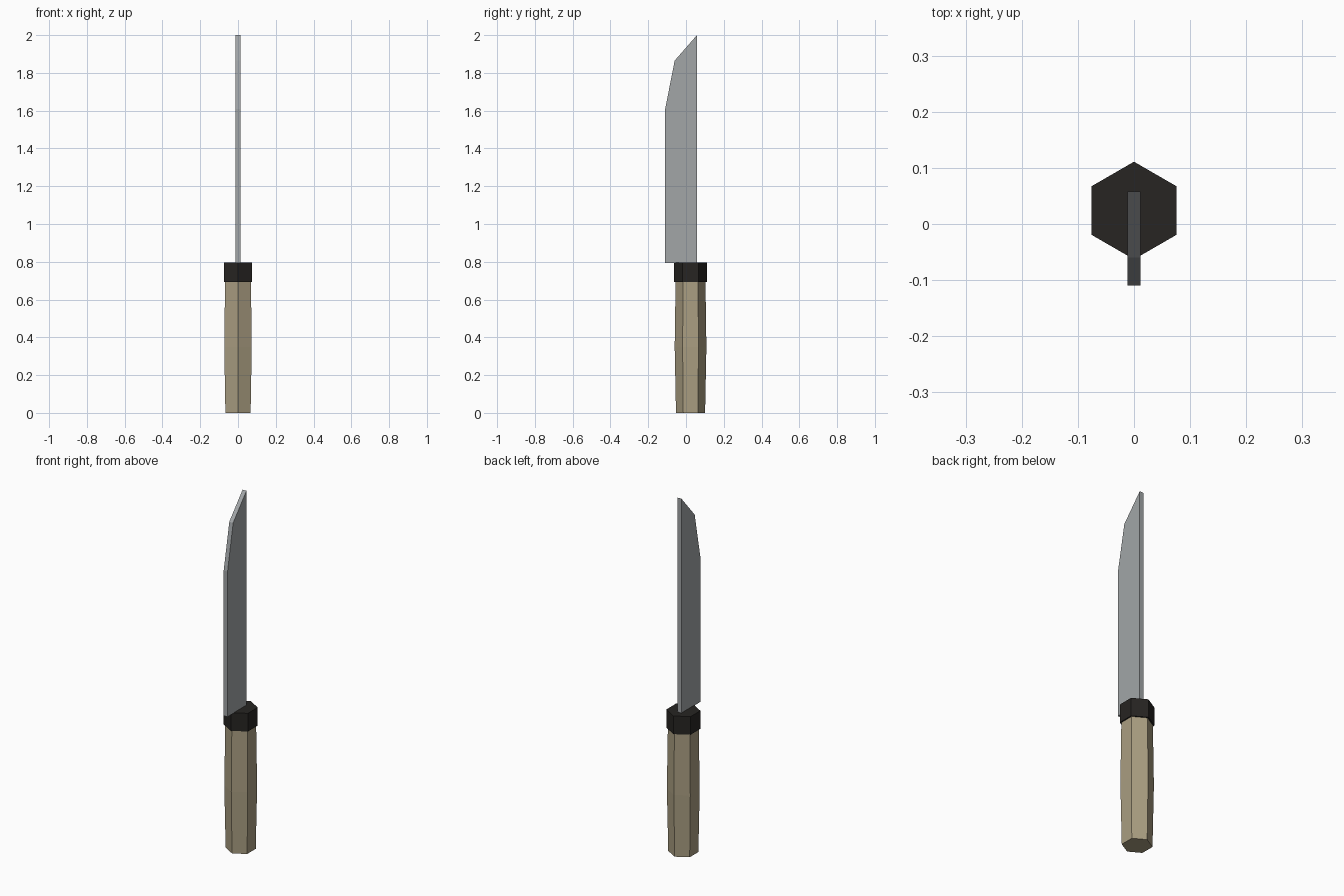
import bpy, bmesh
from math import pi, sin, cos

if "Cube" in bpy.data.objects:
    bpy.data.objects.remove(bpy.data.objects["Cube"])

HEX_Y = 0.024  # shared axis of handle and collar


def add_object(name, bm, color):
    bmesh.ops.recalc_face_normals(bm, faces=bm.faces)
    mesh = bpy.data.meshes.new(name)
    bm.to_mesh(mesh)
    bm.free()
    mat = bpy.data.materials.new(name + "_material")
    mat.diffuse_color = (*color, 1)
    mat.use_nodes = True
    mat.node_tree.nodes["Principled BSDF"].inputs["Base Color"].default_value = mat.diffuse_color
    mesh.materials.append(mat)
    obj = bpy.data.objects.new(name, mesh)
    bpy.context.collection.objects.link(obj)
    return obj


def hex_loft(name, rings, color):
    """Closed six-sided body through (radius, z) rings, corners facing +-y."""
    bm = bmesh.new()
    loops = [[bm.verts.new((r * sin(i * pi / 3), HEX_Y + r * cos(i * pi / 3), z))
              for i in range(6)] for r, z in rings]
    for low, high in zip(loops, loops[1:]):
        for i in range(6):
            j = (i + 1) % 6
            bm.faces.new((low[i], low[j], high[j], high[i]))
    bm.faces.new(loops[0])
    bm.faces.new(loops[-1])
    return add_object(name, bm, color)


# Wooden handle, slightly swollen in the middle
hex_loft("handle", [(0.077, 0), (0.084, 0.35), (0.079, 0.695)], (0.40, 0.34, 0.22))

# Dark collar between handle and blade
hex_loft("collar", [(0.087, 0.693), (0.087, 0.795)], (0.02, 0.018, 0.016))

# Flat blade: side profile (y, z) extruded across x
profile = [(-0.11, 0.793), (0.058, 0.793), (0.058, 2.0), (-0.06, 1.865), (-0.11, 1.61)]
bm = bmesh.new()
side = bm.faces.new([bm.verts.new((-0.012, y, z)) for y, z in profile])
new = bmesh.ops.extrude_face_region(bm, geom=[side])["geom"]
bmesh.ops.translate(bm, vec=(0.024, 0, 0),
                    verts=[v for v in new if isinstance(v, bmesh.types.BMVert)])
add_object("blade", bm, (0.36, 0.38, 0.39))
